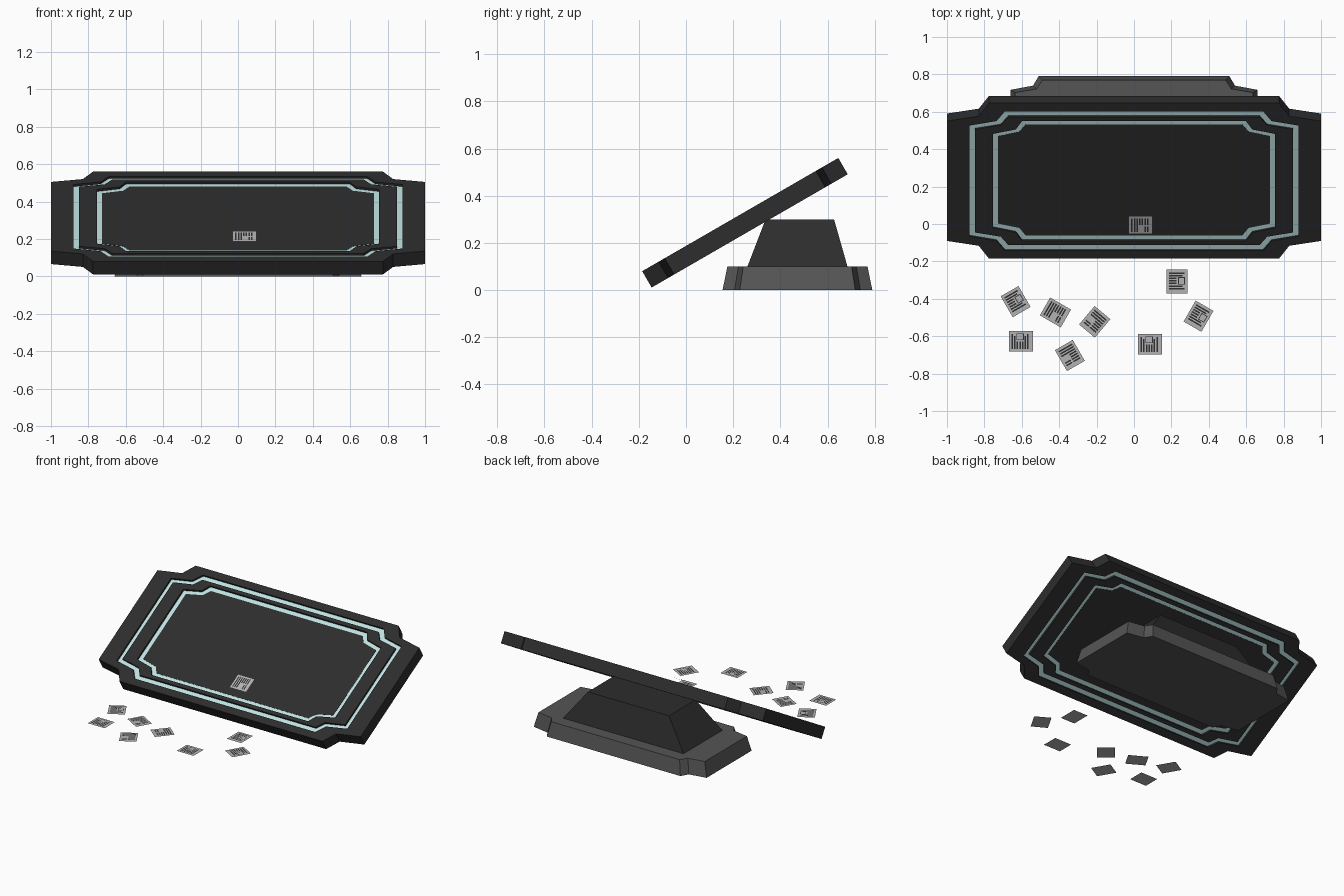
import bpy
from math import radians
from mathutils import Matrix

if "Cube" in bpy.data.objects:
    bpy.data.objects.remove(bpy.data.objects["Cube"])


def mat(name, rgb):
    m = bpy.data.materials.new(name)
    m.diffuse_color = (*rgb, 1)
    m.use_nodes = True
    m.node_tree.nodes["Principled BSDF"].inputs["Base Color"].default_value = m.diffuse_color
    return m


BLACK = mat("black_plastic", (0.026, 0.026, 0.026))
GREY = mat("dark_grey", (0.09, 0.09, 0.09))
GLOW = mat("pale_cyan", (0.52, 0.75, 0.75))
PAPER = mat("paper_grey", (0.45, 0.45, 0.45))
INK = mat("ink", (0.03, 0.03, 0.03))


def make(name, verts, faces, mats, matrix=None, ids=None):
    me = bpy.data.meshes.new(name)
    me.from_pydata(verts, [], faces)
    for m in mats:
        me.materials.append(m)
    if ids:
        me.polygons.foreach_set("material_index", ids)
    ob = bpy.data.objects.new(name, me)
    bpy.context.collection.objects.link(ob)
    if matrix:
        ob.matrix_world = matrix
    return ob


def outline(quarter):
    """Mirror one corner (listed side-to-end) into a full anticlockwise loop."""
    top = quarter + [(-x, y) for x, y in reversed(quarter)]
    return top + [(-x, -y) for x, y in top]


def loft(name, lo, hi, z0, z1, m, matrix=None):
    """Closed solid between two outlines with equal point counts."""
    n = len(lo)
    v = [(x, y, z0) for x, y in lo] + [(x, y, z1) for x, y in hi]
    f = [(i, (i + 1) % n, n + (i + 1) % n, n + i) for i in range(n)]
    f += [tuple(reversed(range(n))), tuple(range(n, 2 * n))]
    return make(name, v, f, [m], matrix)


def frame(name, out, inn, z0, z1, m, matrix):
    """Ring-shaped solid between an outer and an inner outline."""
    n = len(out)
    v = [(x, y, z) for loop, z in ((out, z0), (out, z1), (inn, z1), (inn, z0))
         for x, y in loop]
    f = []
    for k in range(4):
        a, b = k * n, (k + 1) % 4 * n
        f += [(a + i, a + (i + 1) % n, b + (i + 1) % n, b + i) for i in range(n)]
    return make(name, v, f, [m], matrix)


# Tilted board: nested notched frames, light strips sunk on both faces
TILT = Matrix.Translation((0, 0.23, 0.32)) @ Matrix.Rotation(radians(30), 4, 'X')
loops = [outline(q) for q in (
    [(1.0, .37), (.83, .40), (.775, .48)],
    [(.88, .342), (.735, .37), (.69, .43)],
    [(.85, .318), (.712, .344), (.672, .396)],
    [(.755, .29), (.632, .318), (.598, .37)],
    [(.727, .27), (.613, .297), (.580, .342)])]
parts = [("outer_frame", BLACK, 0), ("outer_light_strip", GLOW, .013),
         ("middle_frame", BLACK, 0), ("inner_light_strip", GLOW, .013)]
for i, (name, m, d) in enumerate(parts):
    frame(name, loops[i], loops[i + 1], -.08 + d, -d, m, TILT)
loft("centre_panel", loops[4], loops[4], -.068, -.012, BLACK, TILT)

# Stand: notched tapered foot and a four-sided pedestal
STAND = Matrix.Translation((0, .4725, 0))
loft("stand_foot", outline([(.66, .245), (.54, .267), (.51, .3175)]),
     outline([(.635, .23), (.52, .25), (.49, .297)]), 0, .1, GREY, STAND)
loft("stand_pedestal", outline([(.46, .212)]),
     [(x, y + .01) for x, y in outline([(.31, .145)])], .1, .3, BLACK, STAND)


# Loose sheets: flat card with plain dark bars
def rect(x0, y0, x1, y1):
    return (x0, y0, x1, y1)


def sheet(name, matrix, boxed):
    rects = [rect(-.055, -.0645, .055, .0645)]
    for i in range(7):
        y = .046 - i * .014
        if boxed:
            x1 = -.002 if 2 <= i <= 4 else .04 - .012 * (i % 2)
            rects.append(rect(-.042, y - .004, x1, y + .004))
        elif i < 3:
            rects.append(rect(-.042, y - .004, .042, y + .004))
        else:
            rects.append(rect(.0, y - .004, .042, y + .004))
            if i > 4:
                rects.append(rect(-.042, y - .004, -.008, y + .004))
    if boxed:
        a, b, c, d, t = .006, -.016, .042, .024, .004
        rects += [rect(a, b, c, b + t), rect(a, d - t, c, d),
                  rect(a, b + t, a + t, d - t), rect(c - t, b + t, c, d - t)]
    v, f = [], []
    for k, (x0, y0, x1, y1) in enumerate(rects):
        z = .0008 if k else 0
        f.append(tuple(range(4 * k, 4 * k + 4)))
        v += [(x0, y0, z), (x1, y0, z), (x1, y1, z), (x0, y1, z)]
    make(name, v, f, [PAPER, INK], matrix, [0] + [1] * (len(rects) - 1))


for i, (x, y, a, boxed) in enumerate([
        (-.633, -.415, 30, True), (-.42, -.473, 60, False),
        (-.21, -.523, -40, False), (-.605, -.627, 90, True),
        (-.343, -.703, 30, False), (.23, -.308, 0, True),
        (.345, -.493, -30, True), (.085, -.643, 90, True)]):
    sheet(f"sheet_{i + 1}", Matrix.Translation((x, y, .008))
          @ Matrix.Rotation(radians(a), 4, 'Z'), boxed)
sheet("sheet_on_board", TILT @ Matrix.Translation((.035, -.257, .026))
      @ Matrix.Rotation(radians(90), 4, 'Z'), False)
